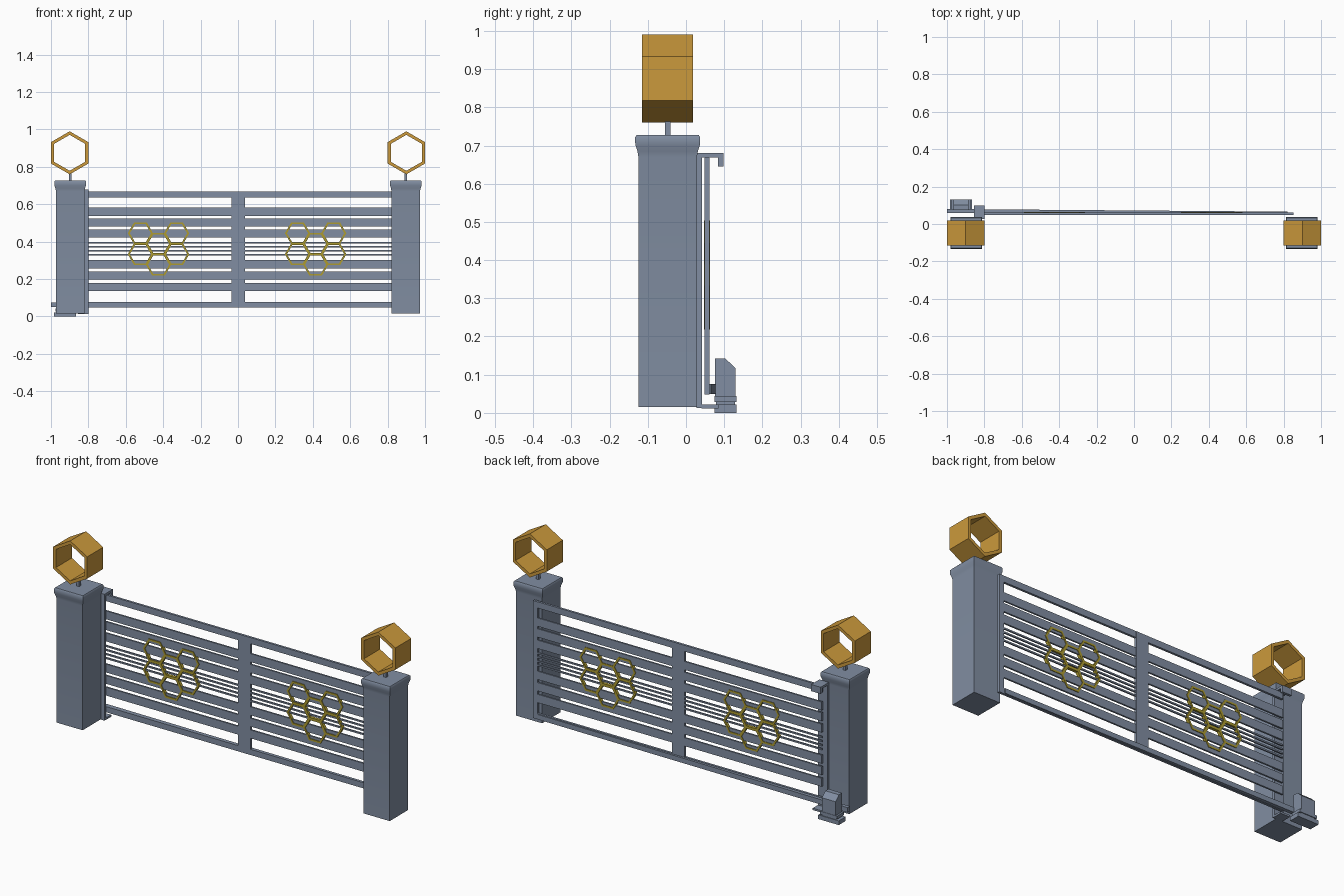
import bpy, bmesh, math

if "Cube" in bpy.data.objects:
    bpy.data.objects.remove(bpy.data.objects["Cube"])

def mat(name, c):
    m = bpy.data.materials.new(name)
    m.diffuse_color = (*c, 1)
    m.use_nodes = True
    m.node_tree.nodes["Principled BSDF"].inputs["Base Color"].default_value = m.diffuse_color
    return m

GREY = mat("blue grey paint", (0.22, 0.27, 0.36))
GOLD = mat("gold", (0.60, 0.32, 0.045))
OLIVE = mat("olive gold", (0.42, 0.33, 0.03))

def finish(name, bm, m):
    bmesh.ops.recalc_face_normals(bm, faces=bm.faces)
    me = bpy.data.meshes.new(name)
    bm.to_mesh(me)
    bm.free()
    me.materials.append(m)
    ob = bpy.data.objects.new(name, me)
    bpy.context.collection.objects.link(ob)
    return ob

def loft(name, rings, m):
    """Closed solid through equal-length rings of points."""
    bm = bmesh.new()
    vs = [[bm.verts.new(p) for p in r] for r in rings]
    n = len(vs[0])
    for a, b in zip(vs, vs[1:]):
        for i in range(n):
            bm.faces.new((a[i], a[(i + 1) % n], b[(i + 1) % n], b[i]))
    bm.faces.new(vs[0])
    bm.faces.new(vs[-1])
    return finish(name, bm, m)

def rect(x0, x1, y0, y1, z):
    return [(x0, y0, z), (x1, y0, z), (x1, y1, z), (x0, y1, z)]

def box(name, x0, x1, y0, y1, z0, z1, m=GREY):
    return loft(name, [rect(x0, x1, y0, y1, z0), rect(x0, x1, y0, y1, z1)], m)

def extrude_x(name, prof, x0, x1, m=GREY):
    return loft(name, [[(x, y, z) for y, z in prof] for x in (x0, x1)], m)

def hex_rings(name, centres, r_out, r_in, y0, y1, turn, m):
    """Hollow hexagon tubes along y."""
    bm = bmesh.new()
    for cx, cz in centres:
        loops = []
        for r, y in ((r_out, y0), (r_out, y1), (r_in, y1), (r_in, y0)):
            loops.append([bm.verts.new((cx + r * math.cos(turn + k * math.pi / 3), y,
                                        cz + r * math.sin(turn + k * math.pi / 3)))
                          for k in range(6)])
        for j in range(4):
            a, b = loops[j], loops[(j + 1) % 4]
            for i in range(6):
                bm.faces.new((a[i], a[(i + 1) % 6], b[(i + 1) % 6], b[i]))
    return finish(name, bm, m)

# gate posts with flared caps, stems and hexagon lanterns
POST = [(0.015, .0765), (0.67, .0765), (0.685, .079), (0.70, .084),
        (0.708, .085), (0.722, .085), (0.728, .081)]
for side, s in (("left", -1), ("right", 1)):
    cx, cy = s * 0.897, -0.048
    p = loft(side + "_post", [rect(cx - h, cx + h, cy - h, cy + h, z) for z, h in POST], GREY)
    bpy.ops.object.select_all(action='DESELECT')
    p.select_set(True)
    bpy.context.view_layer.objects.active = p
    bpy.ops.object.shade_smooth_by_angle(angle=math.radians(35))
    box(side + "_lantern_stem", cx - .007, cx + .007, cy - .007, cy + .007, .725, .772)
    hex_rings(side + "_hexagon_lantern", [(s * 0.9, .875)], .115, .096,
              -.115, .018, math.pi / 6, GOLD)

# sliding gate: rails, slats, wires and stiles
L, R = -0.835, 0.85
for i, (z0, z1) in enumerate([(.635, .668), (.048, .078)]):
    box(f"gate_rail_{i}", L, R, .049, .061, z0, z1)
for i, z in enumerate((.157, .219, .279, .443, .503, .56)):
    box(f"gate_slat_{i}", L, R, .051, .060, z - .022, z + .022)
for i, z in enumerate((.331, .352, .374, .395)):
    box(f"gate_wire_{i}", L, R, .052, .059, z - .004, z + .004)
box("gate_centre_stile", -.034, .038, .0485, .0615, .048, .668)
box("gate_end_stile", .825, .852, .0485, .0615, .048, .668)

# honeycomb ornaments
r = 0.0645
for side, cx in (("left", -.425), ("right", .415)):
    cells = [(cx - 1.5 * r, .445), (cx + 1.5 * r, .445), (cx, .389),
             (cx - 1.5 * r, .333), (cx + 1.5 * r, .333), (cx, .277)]
    cells = [c for c in cells]
    hex_rings(side + "_honeycomb", cells, r + .003, r - .008, .047, .063, 0, OLIVE)

# drive rack along the bottom rail, tapering towards the far end
loft("drive_rack", [[(-1, .06, .05), (-1, .08, .05), (-1, .08, .076), (-1, .06, .076)],
                    [(.82, .058, .05), (.82, .066, .05), (.82, .066, .076), (.82, .058, .076)]], GREY)

# catch post with hooked top arm and bottom foot
box("catch_post", -.855, -.80, .028, .042, .013, .68)
extrude_x("catch_arm", [(.04, .68), (.098, .68), (.098, .645), (.084, .645),
                        (.084, .668), (.04, .668)], -.855, -.80)
box("catch_foot", -.855, -.80, .040, .085, .012, .022)

# gate motor
box("motor_base", -.985, -.865, .075, .132, 0, .022)
box("motor_neck", -.965, -.885, .079, .128, .02, .03)
box("motor_flange", -.975, -.875, .075, .132, .028, .044)
extrude_x("motor_body", [(.076, .043), (.130, .043), (.130, .117), (.102, .143), (.076, .143)],
          -.965, -.885)
